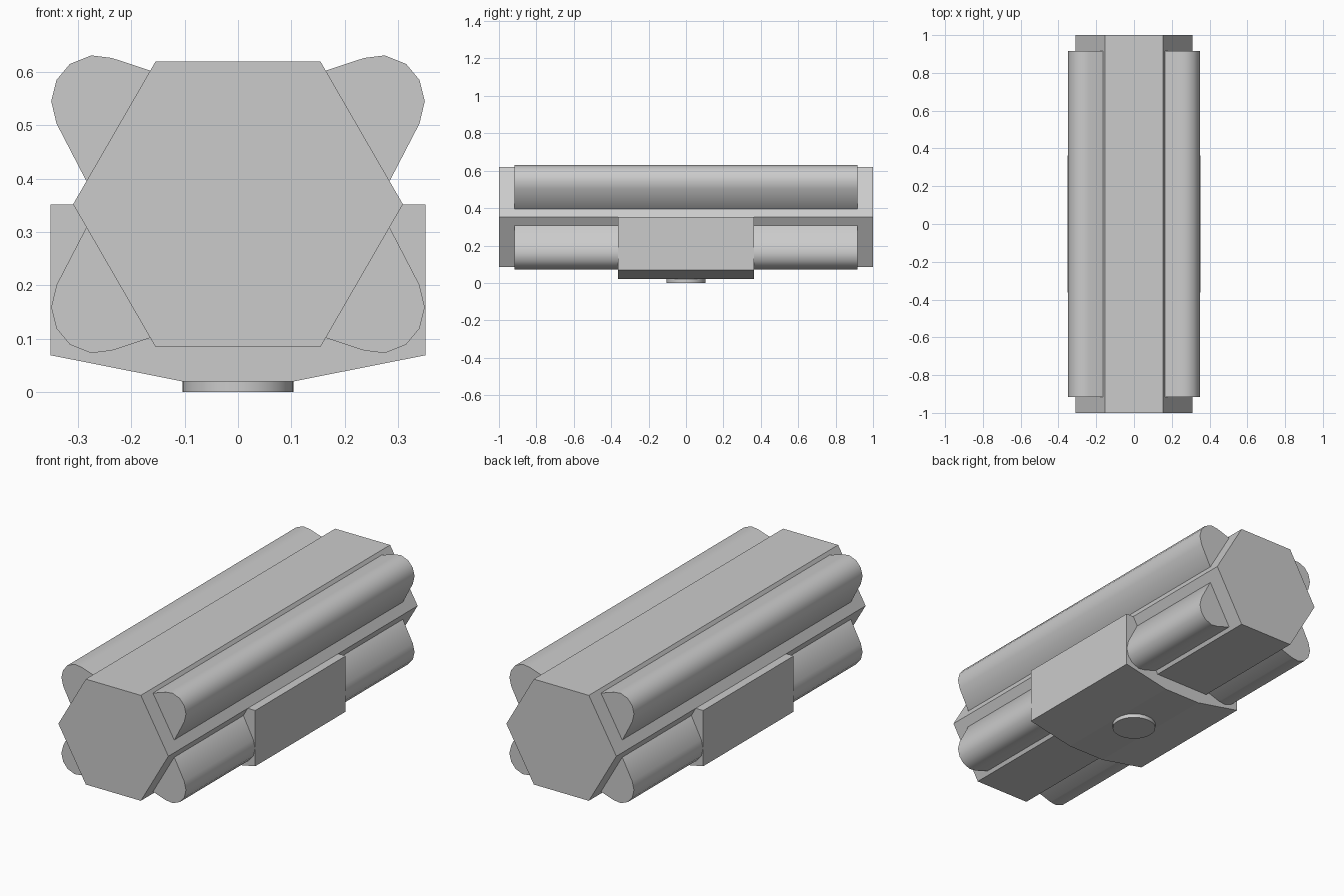
import bpy, bmesh, math

cube = bpy.data.objects.get("Cube")
if cube:
    bpy.data.objects.remove(cube, do_unlink=True)

grey = bpy.data.materials.new("plain grey")
grey.use_nodes = True
colour = (0.6, 0.6, 0.6, 1)
grey.diffuse_color = colour
grey.node_tree.nodes["Principled BSDF"].inputs["Base Color"].default_value = colour

MID = 0.352       # height of the body axis
RADIUS = 0.309    # corner radius of the hexagonal body


def finish(obj, smooth=False):
    obj.data.materials.append(grey)
    if smooth:
        bpy.ops.object.select_all(action='DESELECT')
        obj.select_set(True)
        bpy.context.view_layer.objects.active = obj
        bpy.ops.object.shade_smooth_by_angle(angle=math.radians(40))


def extrude_profile(name, points, half_length, smooth=False):
    """Prism along y from an (x, z) outline."""
    bm = bmesh.new()
    face = bm.faces.new([bm.verts.new((x, -half_length, z)) for x, z in points])
    new = bmesh.ops.extrude_face_region(bm, geom=[face])["geom"]
    verts = [v for v in new if isinstance(v, bmesh.types.BMVert)]
    bmesh.ops.translate(bm, verts=verts, vec=(0, 2 * half_length, 0))
    bmesh.ops.recalc_face_normals(bm, faces=bm.faces[:])
    mesh = bpy.data.meshes.new(name)
    bm.to_mesh(mesh)
    bm.free()
    obj = bpy.data.objects.new(name, mesh)
    bpy.context.collection.objects.link(obj)
    finish(obj, smooth)


# Hexagonal body
hexagon = [(RADIUS * math.cos(k * math.pi / 3), MID + RADIUS * math.sin(k * math.pi / 3))
           for k in range(6)]
extrude_profile("hexagonal_body", hexagon, 1.0)

# Rounded rails on the four sloping sides, rooted inside the body
rail = [(0.12, 0.52), (0.163, 0.602), (0.236, 0.626), (0.275, 0.631), (0.315, 0.615),
        (0.34, 0.585), (0.35, 0.545), (0.34, 0.503), (0.285, 0.397), (0.24, 0.37)]
for side, sx in (("left", 1), ("right", -1)):
    for level, sz in (("upper", 1), ("lower", -1)):
        outline = [(sx * x, MID + sz * (z - MID)) for x, z in rail]
        extrude_profile(f"{level}_{side}_rail", outline, 0.917, True)

# Mounting block under the middle
half_block = [(0.351, MID), (0.351, 0.069), (0.104, 0.02)]
block = half_block + [(-x, z) for x, z in reversed(half_block)]
extrude_profile("mounting_block", block, 0.363)

# Round foot
bpy.ops.mesh.primitive_cylinder_add(vertices=32, radius=0.104, depth=0.03,
                                    location=(0, 0, 0.015))
foot = bpy.context.object
foot.name = "round_foot"
finish(foot, True)
